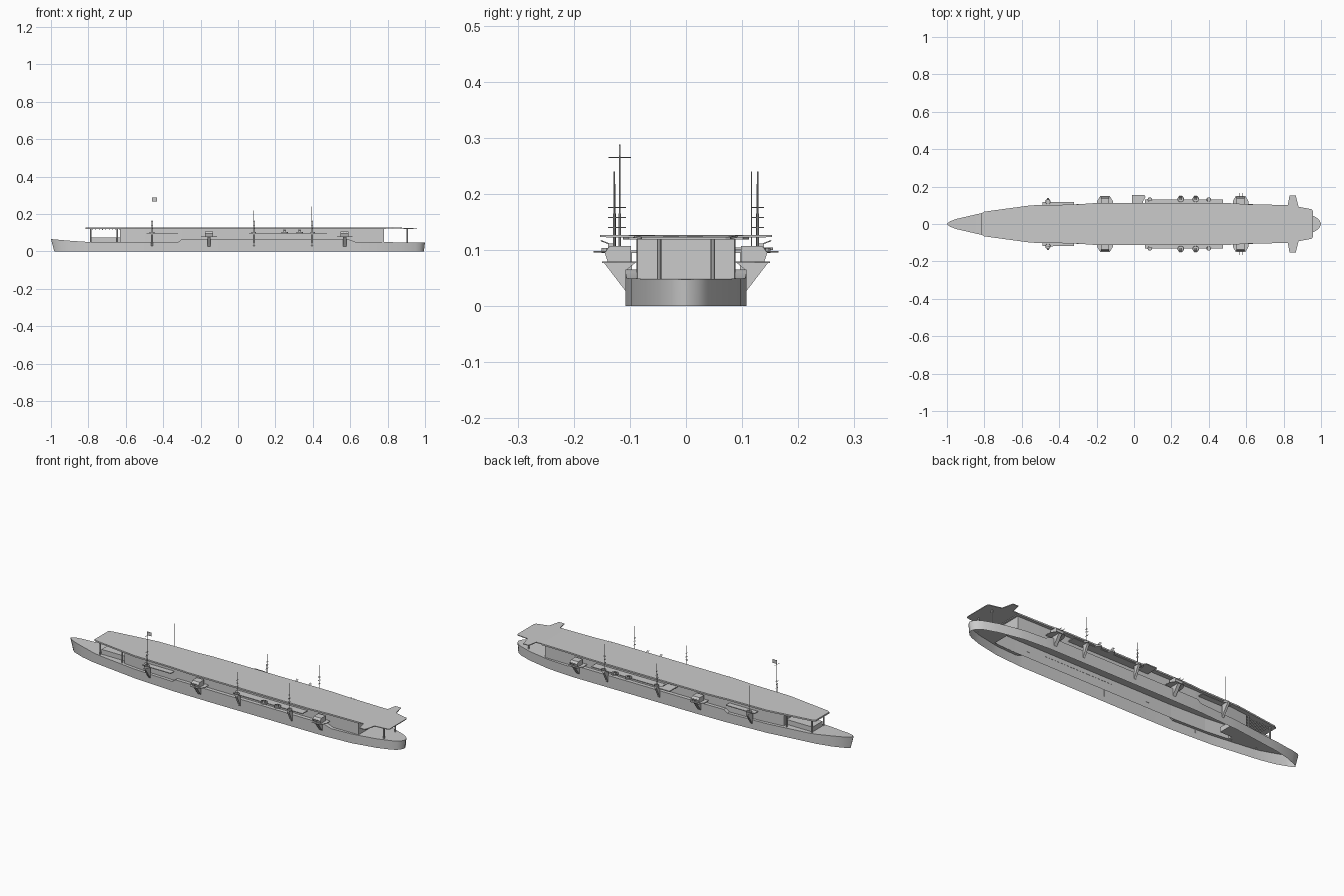
import bpy, bmesh, math
from mathutils import Vector

if "Cube" in bpy.data.objects:
    bpy.data.objects.remove(bpy.data.objects["Cube"])

GREY = bpy.data.materials.new("ship grey")
GREY.diffuse_color = (0.6, 0.6, 0.6, 1)
GREY.use_nodes = True
GREY.node_tree.nodes["Principled BSDF"].inputs["Base Color"].default_value = GREY.diffuse_color


def finish(name, bm, recalc=True):
    if recalc:
        bmesh.ops.recalc_face_normals(bm, faces=bm.faces)
    me = bpy.data.meshes.new(name)
    bm.to_mesh(me)
    bm.free()
    me.materials.append(GREY)
    ob = bpy.data.objects.new(name, me)
    bpy.context.collection.objects.link(ob)
    return ob


def box(name, x0, x1, y0, y1, z0, z1):
    bm = bmesh.new()
    bmesh.ops.create_cube(bm, size=1)
    for v in bm.verts:
        v.co = Vector(((x0 + x1) / 2 + v.co.x * (x1 - x0), (y0 + y1) / 2 + v.co.y * (y1 - y0),
                       (z0 + z1) / 2 + v.co.z * (z1 - z0)))
    return finish(name, bm)


def prism(name, pts, offset, open_base=False):
    """Extrude a closed polygon of 3D points along an offset."""
    bm = bmesh.new()
    f = bm.faces.new([bm.verts.new(p) for p in pts])
    r = bmesh.ops.extrude_face_region(bm, geom=[f], use_keep_orig=True)
    bmesh.ops.translate(bm, vec=offset, verts=[v for v in r["geom"] if isinstance(v, bmesh.types.BMVert)])
    bmesh.ops.recalc_face_normals(bm, faces=bm.faces)
    if open_base:
        bmesh.ops.delete(bm, geom=[f], context="FACES_ONLY")
    return finish(name, bm, False)


def rod(name, a, b, r, n=6):
    a, b = Vector(a), Vector(b)
    bm = bmesh.new()
    bmesh.ops.create_cone(bm, cap_ends=True, segments=n, radius1=r, radius2=r, depth=(b - a).length)
    rot = Vector((0, 0, 1)).rotation_difference(b - a).to_matrix()
    bmesh.ops.rotate(bm, matrix=rot, verts=bm.verts)
    bmesh.ops.translate(bm, vec=(a + b) / 2, verts=bm.verts)
    return finish(name, bm)


def tub(x, y, z, r, h):
    """Open-topped round gun tub."""
    bm = bmesh.new()
    bmesh.ops.create_cone(bm, cap_ends=True, segments=16, radius1=r, radius2=r, depth=h)
    top = [f for f in bm.faces if f.normal.z > 0.9]
    bmesh.ops.inset_region(bm, faces=top, thickness=0.002)
    bmesh.ops.translate(bm, vec=(0, 0, 0.002 - h), verts=top[0].verts)
    bmesh.ops.translate(bm, vec=(x, y, z + h / 2), verts=bm.verts)
    return finish("gun_tub", bm)


def interp(table, x):
    for (x0, a), (x1, b) in zip(table, table[1:]):
        if x <= x1:
            return a + (b - a) * (x - x0) / (x1 - x0)
    return table[-1][1]


def mirrored(half, z):
    return [(x, -y, z) for x, y in half] + [(x, y, z) for x, y in reversed(half)]


# Hull: open-bottomed shell with an opening under the hangar, rounded stern, raked bow
BEAM = [(-1, .001), (-.985, .014), (-.95, .027), (-.82, .057), (-.55, .092), (-.3, .106), (-.1, .108),
        (.6, .108), (.75, .098), (.88, .072), (.95, .048), (.975, .035), (.99, .022), (1, .001)]
SHEER = [(-1, .066), (-.9, .057), (-.78, .049), (-.55, .049), (-.32, .05), (-.3, .065), (.59, .065),
         (.63, .05), (1, .048)]
HANGAR = [(-.63, .066), (-.5, .08), (-.3, .088), (.65, .088), (.78, .086)]
stations = sorted({x for t in (BEAM, SHEER, HANGAR) for x, _ in t})
bm = bmesh.new()
rows = []
for x in stations:
    w, z = interp(BEAM, x), interp(SHEER, x)
    h = min(interp(HANGAR, max(x, -.63)), w * .85)
    xb = x + 0.018 * max(0, (-.9 - x) / .1) - 0.006 * max(0, (x - .95) / .05)
    wb = w * (0.85 if x < -.9 else 1)
    rows.append([bm.verts.new(p) for p in
                 ((xb, -wb, 0), (x, -w, z), (x, -h, z), (x, h, z), (x, w, z), (xb, wb, 0))])
for xa, xb, a, b in zip(stations, stations[1:], rows, rows[1:]):
    for i in range(5):
        if i == 2 and xa >= -.631 and xb <= .781:
            continue
        bm.faces.new((a[i], b[i], b[i + 1], a[i + 1]))
bm.faces.new(rows[0])
bm.faces.new(rows[-1])
hull = finish("hull", bm)
bpy.context.view_layer.objects.active = hull
hull.select_set(True)
bpy.ops.object.shade_smooth_by_angle(angle=math.radians(35))

# Hangar (open below) and forecastle house
prism("hangar", mirrored(HANGAR, .049), (0, 0, .07), True)
box("forecastle_house", -.785, -.56, -.042, .042, .049, .075)

# Flight deck, and a thinner aft deck with stern wings
deck = [(-.815, .058), (-.8, .066), (-.55, .1), (-.32, .104), (-.22, .111), (.5, .112), (.62, .105), (.79, .102)]
prism("flight_deck", mirrored(deck, .119), (0, 0, .008))
aft = [(.79, .102), (.822, .102), (.832, .153), (.865, .153), (.88, .092), (.95, .079), (.956, .07)]
aft_deck = prism("aft_flight_deck", mirrored(aft, .123), (0, 0, .004))
for v in aft_deck.data.vertices:
    v.co.z -= .004 * max(0, (v.co.x - .865) / .09)
for i in range(9):
    x = -.78 + i * .018
    box("deck_beam", x, x + .003, -.05, .05, .115, .119)

for s in (-1, 1):
    # Posts under both ends of the flight deck
    for x, y, r in ((-.787, .05, .004), (-.645, .064, .004), (.905, .048, .004)):
        rod("deck_post", (x, s * y, .047), (x, s * y, .122), r, 8)

    # Heavy twin gun sponsons
    for x in (-.155, .57):
        prism("sponson_bracket", [(x - .009, s * y, z) for y, z in
              ((.107, .026), (.11, .03), (.146, .077), (.146, .08), (.087, .08), (.107, .064))], (.018, 0, 0))
        prism("sponson_platform", [(x + a, s * y, .077) for a, y in
              ((-.042, .088), (-.042, .122), (-.025, .15), (.025, .15), (.042, .122), (.042, .088))],
              (0, 0, .003))
        prism("gun_mount", [(x - .022, s * y, z) for y, z in
              ((.098, .08), (.14, .08), (.145, .095), (.136, .107), (.098, .107))], (.044, 0, 0))
        for d in (-.008, .008):
            rod("gun_barrel", (x + d, s * .14, .097), (x + d, s * .165, .097), .0014)

    # Side galleries
    for x0, x1, y in ((-.49, -.32, .117), (.06, .475, .13)):
        box("gallery", x0, x1, s * .087, s * y, .095, .099)

    # Light anti-aircraft tubs and guns
    for x, y, r in ((.085, .131, .012), (.25, .134, .017), (.33, .134, .017), (.4, .131, .012), (-.46, .12, .014)):
        tub(x, s * y, .095, r, .009)
    for x in (.25, .33):
        box("light_gun_base", x - .006, x + .006, s * .129, s * .139, .097, .112)
        for d in (-.005, 0, .005):
            rod("light_gun_barrel", (x + d, s * .134, .11), (x + d, s * .152, .117), .001)

    # Masts on bracket supports with rungs
    for x, y, top in ((-.46, .118 if s < 0 else .117, .288 if s < 0 else .24),
                      (.085, .127, .218), (.395, .128, .24)):
        w = interp(BEAM, x) - .001
        prism("mast_bracket", [(x - .006, s * a, z) for a, z in
              ((w, .028), (w + .003, .032), (.138, .088), (.138, .095), (w, .095))], (.012, 0, 0))
        if x < 0 and s > 0:
            rod("signal_pole", (x, s * y, .095), (x, s * y, top), .001)
            continue
        rod("mast_lower", (x, s * y, .095), (x, s * y, .165), .002, 8)
        rod("mast_upper", (x, s * y, .165), (x, s * y, top), .0011)
        for z in (.14, .158, .176):
            rod("crosstree", (x, s * y - .011, z), (x, s * y + .011, z), .0008)
            rod("crosstree", (x - .006, s * y, z), (x + .006, s * y, z), .0008)

# Flag on the forward mast, with yard
box("flag", -.46, -.433, -.119, -.117, .268, .287)
rod("flag_yard", (-.46, -.138, .265), (-.46, -.098, .265), .0008)

# Single outboard platform on the far side
prism("outboard_platform", [(x, y, .1) for x, y in
      ((-.01, .088), (-.01, .155), (.055, .155), (.062, .145), (.048, .12), (.048, .088))], (0, 0, .005))
